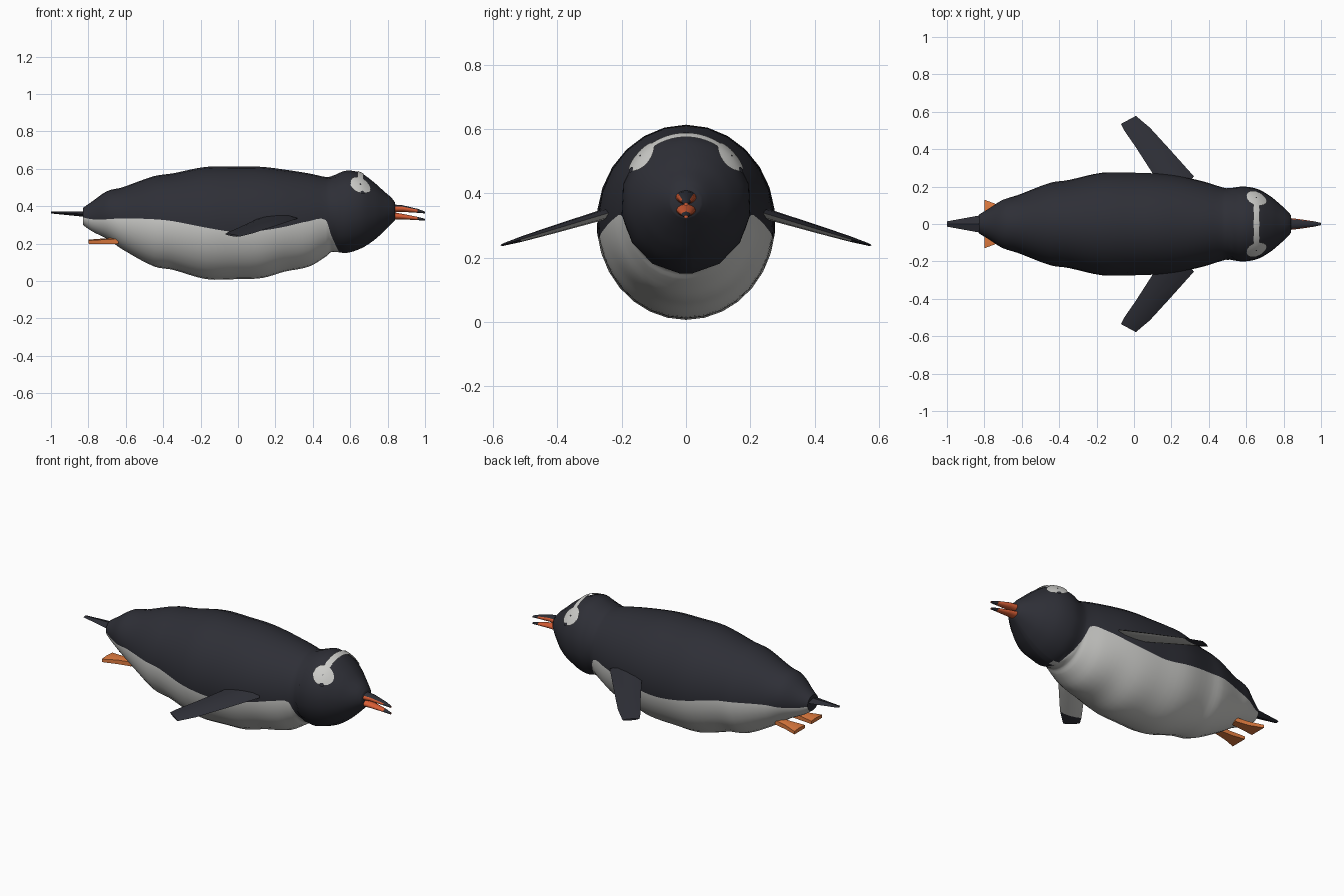
import bpy
import bmesh
from math import sin, cos, asin, pi
from mathutils import Vector

cube = bpy.data.objects.get("Cube")
if cube:
    bpy.data.objects.remove(cube, do_unlink=True)


def material(name, rgb):
    m = bpy.data.materials.new(name)
    m.use_nodes = True
    m.diffuse_color = (*rgb, 1)
    m.node_tree.nodes["Principled BSDF"].inputs["Base Color"].default_value = (*rgb, 1)
    return m


BLACK = material("blue black", (.027, .028, .037))
WHITE = material("soft white", (.6, .6, .58))
BEAK = material("red orange", (.68, .11, .035))
FOOT = material("foot orange", (.75, .2, .05))


def loft(name, rings, mats, rule=None, caps=True, closed=True, angle=50, outward=None):
    """Skin a list of point rings; rule(ring, segment) picks the material."""
    bm = bmesh.new()
    rows = [[bm.verts.new(p) for p in r] for r in rings]
    n = len(rows[0])
    for i in range(len(rows) - 1):
        for j in range(n if closed else n - 1):
            k = (j + 1) % n
            f = bm.faces.new((rows[i][j], rows[i][k], rows[i + 1][k], rows[i + 1][j]))
            f.material_index = rule(i, j) if rule else 0
    if caps:
        for row in (rows[0], rows[-1]):
            bm.faces.new(row)
    bmesh.ops.recalc_face_normals(bm, faces=bm.faces)
    bm.normal_update()
    if outward:
        for f in bm.faces:
            if f.normal.dot(outward) < 0:
                f.normal_flip()
    mesh = bpy.data.meshes.new(name)
    bm.to_mesh(mesh)
    bm.free()
    for m in mats:
        mesh.materials.append(m)
    ob = bpy.data.objects.new(name, mesh)
    bpy.context.collection.objects.link(ob)
    bpy.ops.object.select_all(action='DESELECT')
    ob.select_set(True)
    bpy.context.view_layer.objects.active = ob
    bpy.ops.object.shade_smooth_by_angle(angle=angle * pi / 180)
    return ob


# Body stations: x, top, bottom, half width, height of the colour line
STATIONS = [
    (-.83, .39, .30, .05, .34), (-.78, .425, .265, .08, .33), (-.7, .48, .225, .13, .33),
    (-.62, .5, .17, .155, .335), (-.45, .56, .078, .22, .33), (-.35, .575, .06, .235, .32),
    (-.17, .61, .01, .275, .285), (0, .612, .01, .275, .26), (.13, .61, .016, .27, .27),
    (.25, .595, .05, .255, .29), (.38, .575, .077, .225, .32), (.47, .556, .13, .197, .325),
    (.5, .56, .155, .192, .24), (.58, .59, .15, .203, .08), (.66, .575, .175, .19, 0),
    (.73, .525, .22, .15, 0), (.78, .48, .265, .108, 0), (.82, .445, .305, .07, 0),
    (.84, .42, .325, .047, 0)]


def profile(x):
    """Smooth Hermite reading of the station columns at x."""
    last = len(STATIONS) - 1
    i = max(k for k in range(last) if STATIONS[k][0] <= x or k == 0)
    a, b = STATIONS[i], STATIONS[i + 1]
    before, after = STATIONS[max(i - 1, 0)], STATIONS[min(i + 2, last)]
    d = b[0] - a[0]
    t = (x - a[0]) / d
    out = []
    for c in range(1, 5):
        ma = (b[c] - before[c]) / (b[0] - before[0]) * d
        mb = (after[c] - a[c]) / (after[0] - a[0]) * d
        s = t * t * (3 - 2 * t)
        out.append(a[c] + (b[c] - a[c]) * s + ma * t * (1 - t) ** 2 - mb * t * t * (1 - t))
    return out


def surface(x, a, lift=0):
    top, low, half, _ = profile(x)
    return Vector((x, (half + lift) * cos(a),
                   (top + low) / 2 + ((top - low) / 2 + lift) * sin(a)))


# Body and head: the ring points follow the line between back and belly
SEG = 14
xs = []
for p, q in zip(STATIONS, STATIONS[1:]):
    xs += [p[0] + (q[0] - p[0]) * k / 4 for k in range(4)]
xs.append(STATIONS[-1][0])
rings = []
for x in xs:
    top, low, half, line = profile(x)
    ratio = (line - (top + low) / 2) / ((top - low) / 2)
    a = asin(max(-.995, min(.9, ratio)))
    back = [a + (pi - 2 * a) * k / SEG for k in range(SEG)]
    belly = [pi - a + (pi + 2 * a) * k / SEG for k in range(SEG)]
    rings.append([surface(x, t) for t in back + belly])
loft("body", rings, [BLACK, WHITE],
     lambda i, j: 1 if j >= SEG and xs[i] < .57 else 0)


# Head markings laid on the surface
def disc(name, x, a, rx, ra, lift, mat):
    rows = [[surface(x + rx * r * cos(t * pi / 12), a + ra * r * sin(t * pi / 12), lift)
             for t in range(24)] for r in (1, .75, .5, .25, .05)]
    ob = loft(name, rows, [mat], caps=False, outward=Vector((0, cos(a), sin(a))))
    return ob


for side, a, eye in (("left", .76, .5), ("right", pi - .76, pi - .5)):
    disc(side + "_eye_patch", .655, a, .055, .28, .005, WHITE)
    disc(side + "_eye", .667, eye, .011, .05, .008, BLACK)
band = [[surface(x, .95 + (pi - 1.9) * k / 16, .005) for k in range(17)]
        for x in (.638, .648, .658, .67)]
loft("crown_band", band, [WHITE], caps=False, closed=False, outward=Vector((0, 0, 1)))


# Beak: tapered elliptical mandibles
def oval(x, z, ry, rz, n=16):
    return [(x, ry * cos(2 * pi * (k + .5) / n), z + rz * sin(2 * pi * (k + .5) / n))
            for k in range(n)]


loft("upper_beak",
     [oval(.8, .388, .036, .024), oval(.88, .387, .027, .018),
      oval(.96, .375, .015, .011), oval(1, .366, .006, .005)],
     [BEAK, BLACK], lambda i, j: 1 if 1 <= j <= 5 or i == 2 else 0)
loft("lower_beak",
     [oval(.8, .35, .034, .022), oval(.88, .344, .025, .015),
      oval(.96, .334, .014, .009), oval(1, .327, .006, .005)],
     [BEAK, BLACK], lambda i, j: 1 if i == 2 else 0)

# Tail: flat tapering blade
loft("tail",
     [[(x, -w, z), (x, 0, z + h), (x, w, z), (x, 0, z - h)]
      for x, w, z, h in ((-.76, .06, .355, .025), (-.83, .045, .358, .014),
                         (-1, .014, .366, .005))], [BLACK], angle=20)

# Flippers: leading and trailing edge pairs from root to tip, with thickness
SPAN = [((.28, .2), (.15, .2), .018), ((.32, .255), (.1, .27), .017),
        ((.19, .4), (.01, .41), .013), ((.085, .515), (-.052, .5), .009),
        ((.01, .578), (-.07, .535), .005)]


def flipper_section(lead, trail, thick, s):
    pts = []
    for t, h in ((0, 0), (.2, .8), (.5, 1), (.8, .7), (1, 0), (.8, -.7), (.5, -1), (.2, -.8)):
        x = lead[0] + (trail[0] - lead[0]) * t
        y = lead[1] + (trail[1] - lead[1]) * t
        pts.append((x, s * y, .333 - .3 * (y - .26) + h * thick))
    return pts


for side, s in (("left", 1), ("right", -1)):
    loft(side + "_flipper", [flipper_section(*row, s) for row in SPAN], [BLACK, WHITE],
         lambda i, j: 1 if j >= 4 and i < 3 else 0)
    # Webbed foot: flared slab
    loft(side + "_foot",
         [[(x, s * inner, z - h), (x, s * outer, z - h), (x, s * outer, z + h * .6),
           (x, s * (inner + outer) / 2, z + h), (x, s * inner, z + h * .6)]
          for x, inner, outer, z, h in ((-.64, .045, .085, .215, .016),
                                        (-.72, .04, .1, .212, .015),
                                        (-.8, .03, .13, .21, .011))],
         [FOOT], angle=30)
